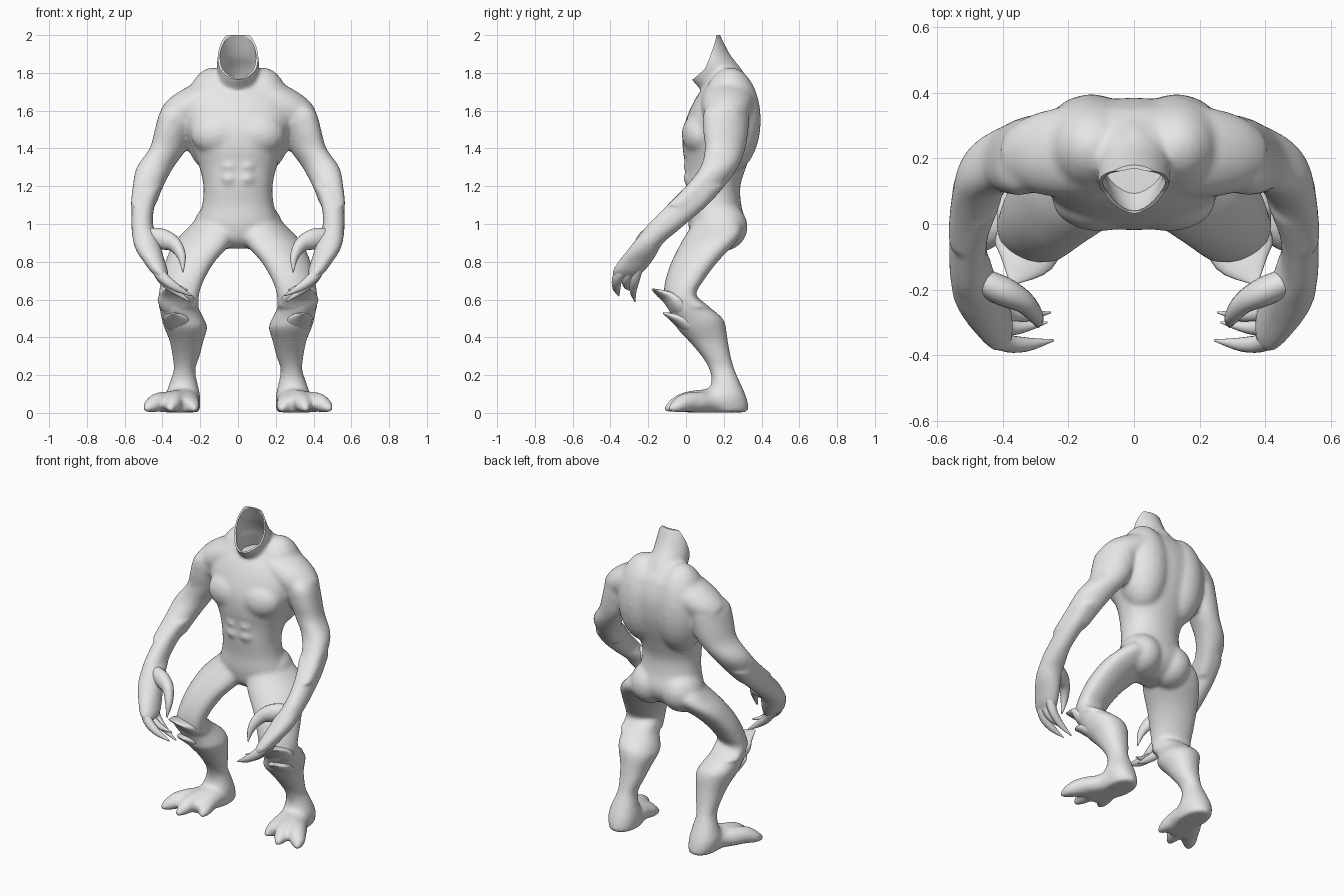
import bpy
import bmesh
from math import cos, sin, pi, radians
from mathutils import Vector

default_cube = bpy.data.objects.get("Cube")
if default_cube:
    bpy.data.objects.remove(default_cube, do_unlink=True)

skin = bpy.data.materials.new("plain grey skin")
skin.use_nodes = True
GREY = (0.8, 0.8, 0.8, 1)
skin.diffuse_color = GREY
skin.node_tree.nodes["Principled BSDF"].inputs["Base Color"].default_value = GREY


def interpolate(keys, steps=4):
    """Smooth curve through a list of equal-length tuples."""
    result = []
    last = len(keys) - 1
    for i in range(last):
        before, start, end, after = (
            keys[max(i - 1, 0)], keys[i], keys[i + 1], keys[min(i + 2, last)])
        for step in range(steps):
            t = step / steps
            result.append([
                b + (c - a) * t / 2 + (a - 2.5 * b + 2 * c - d / 2) * t * t
                + (1.5 * (b - c) + (d - a) / 2) * t ** 3
                for a, b, c, d in zip(before, start, end, after)])
    result.append(list(keys[last]))
    return result


def skin_rings(bm, rings):
    """Join rings of points into a closed skin."""
    loops = [[bm.verts.new(p) for p in ring] for ring in rings]
    for low, high in zip(loops, loops[1:]):
        count = len(low)
        for i in range(count):
            j = (i + 1) % count
            bm.faces.new((low[i], low[j], high[j], high[i]))
    bm.faces.new(loops[0][::-1])
    bm.faces.new(loops[-1])


def rounded(value, power):
    return abs(value) ** power * (1 if value > 0 else -1)


def stack(bm, keys, side=1, power=0.92, lean=0, sides=32):
    """Slices: height, inner x, outer x, front y, back y; lean moves the back outward."""
    rings = []
    for z, x0, x1, y0, y1 in interpolate(keys):
        ring = []
        for i in range(sides):
            a = 2 * pi * i / sides
            x = (x0 + x1) / 2 + (x1 - x0) / 2 * rounded(cos(a), power)
            y = (y0 + y1) / 2 + (y1 - y0) / 2 * rounded(sin(a), power)
            ring.append((side * (x + lean * sin(a)), y, z))
        rings.append(ring)
    skin_rings(bm, rings)


def tube(bm, keys, side=1, sides=16):
    """Bent tube: x, y, z, half width, half thickness."""
    path = interpolate(keys)
    points = [Vector(k[:3]) for k in path]
    rings = []
    for i, (point, key) in enumerate(zip(points, path)):
        along = points[min(i + 1, len(points) - 1)] - points[max(i - 1, 0)]
        along.normalize()
        across = along.cross(Vector((0, 0, 1))).normalized()
        upward = across.cross(along)
        ring = []
        for j in range(sides):
            a = 2 * pi * j / sides
            p = point + across * cos(a) * key[3] + upward * sin(a) * key[4]
            ring.append((side * p.x, p.y, max(p.z, 0.002)))
        rings.append(ring)
    skin_rings(bm, rings)


def muscle(bm, centre, radii, side):
    made = bmesh.ops.create_uvsphere(bm, u_segments=24, v_segments=14, radius=1)
    for v in made["verts"]:
        v.co = Vector([c + r * p for c, r, p in zip(centre, radii, v.co)])
        v.co.x *= side


def make_object(name, bm):
    bmesh.ops.recalc_face_normals(bm, faces=bm.faces)
    mesh = bpy.data.meshes.new(name)
    bm.to_mesh(mesh)
    bm.free()
    mesh.materials.append(skin)
    obj = bpy.data.objects.new(name, mesh)
    bpy.context.collection.objects.link(obj)
    return obj


def smooth(obj, angle):
    bpy.ops.object.select_all(action="DESELECT")
    obj.select_set(True)
    bpy.context.view_layer.objects.active = obj
    bpy.ops.object.shade_smooth_by_angle(angle=radians(angle))


# Torso and neck slices: height, half width, front y, back y
torso = [(.87, .05, .08, .2), (.92, .14, .03, .28), (1, .21, .012, .315),
         (1.1, .19, .012, .293), (1.2, .183, 0, .288), (1.3, .205, -.003, .318),
         (1.4, .243, -.018, .355), (1.5, .283, -.015, .38), (1.6, .3, .018, .385),
         (1.68, .27, .06, .37), (1.74, .21, .11, .345),
         (1.79, .13, .14, .31), (1.84, .08, .16, .27)]
neck = [(1.6, .14, .1, .35), (1.7, .118, .08, .345), (1.77, .105, .026, .325),
        (1.83, .112, .02, .288), (1.9, .108, .035, .233), (2.06, .085, .08, .152)]

# Limb slices: height, inner x, outer x, front y, back y
arm = [(1.66, .25, .33, .16, .29), (1.6, .22, .405, .095, .33),
       (1.5, .24, .436, .09, .33), (1.4, .275, .464, .1, .315),
       (1.3, .345, .533, .075, .275), (1.2, .4, .553, 0, .205),
       (1.1, .44, .563, -.1, .115), (1, .45, .565, -.2, 0),
       (.95, .43, .562, -.24, -.06), (.9, .415, .555, -.28, -.12),
       (.85, .4, .535, -.32, -.15), (.8, .385, .5, -.36, -.18),
       (.75, .37, .465, -.39, -.22), (.71, .37, .42, -.39, -.26)]
leg = [(1.04, .05, .2, .06, .26), (.97, .02, .27, .015, .3),
       (.9, .04, .335, -.027, .262), (.8, .128, .38, -.077, .168),
       (.7, .187, .404, -.11, .093), (.62, .213, .414, -.118, .053),
       (.56, .21, .415, -.1, .125), (.5, .18, .405, -.07, .195),
       (.45, .163, .39, -.05, .212), (.38, .183, .362, .015, .222),
       (.3, .203, .347, .083, .237), (.23, .226, .34, .123, .257),
       (.16, .215, .362, .135, .287), (.09, .2, .382, .1, .317),
       (.03, .2, .372, .08, .332), (.003, .205, .362, .09, .325)]

# Foot and three splayed toes
foot = [(.285, .26, .05, .08, .06), (.3, .13, .06, .1, .07),
        (.33, .03, .045, .125, .055), (.34, -.01, .035, .11, .04)]
toes = [
    [(.37, .08, .06, .06, .055), (.425, 0, .055, .055, .052),
     (.465, -.05, .035, .043, .036), (.49, -.09, .018, .014, .014)],
    [(.32, .08, .07, .06, .055), (.335, 0, .06, .05, .052),
     (.35, -.06, .04, .043, .04), (.36, -.115, .018, .014, .014)],
    [(.26, .1, .06, .05, .05), (.248, .03, .045, .047, .045),
     (.238, -.01, .03, .037, .032), (.23, -.05, .018, .014, .014)]]

# Slope from neck to shoulder
trapezius = [(0, .23, 1.7, .13, .1), (.17, .222, 1.66, .14, .1),
             (.29, .212, 1.6, .125, .097), (.36, .2, 1.55, .09, .08)]

bm = bmesh.new()
stack(bm, [(z, -w, w, f, b) for z, w, f, b in torso])
stack(bm, [(z, -w, w, f, b) for z, w, f, b in neck], power=1.15)
for side in (1, -1):
    # Upper and lower halves overlap at elbow and knee
    stack(bm, arm[:7], side, lean=-0.028)
    stack(bm, arm[5:], side)
    stack(bm, leg[:7], side, lean=0.035)
    stack(bm, leg[5:], side)
    tube(bm, foot, side)
    for toe in toes:
        tube(bm, toe, side)
    tube(bm, trapezius, side, sides=24)
    # Chest, shoulder, back and buttock muscles
    muscle(bm, (.105, .075, 1.475), (.145, .098, .115), side)
    muscle(bm, (.315, .208, 1.56), (.095, .115, .11), side)
    muscle(bm, (.13, .235, 1.55), (.16, .162, .28), side)
    muscle(bm, (.11, .19, .985), (.125, .137, .13), side)
    # Stomach muscles in three rows
    for row in range(3):
        muscle(bm, (.045, .022, 1.24 + .065 * row), (.046, .036, .038), side)
body = make_object("body", bm)

# Neck opening: a curved slice across the front, then a thin-walled hollow
slice_line = [(.3, 2), (.162, 2), (.153, 1.96), (.125, 1.88), (.1, 1.82),
              (.04, 1.768), (-.1, 1.73), (-.1, 2.1), (.3, 2.1)]
bm = bmesh.new()
skin_rings(bm, [[(x, y, z) for y, z in slice_line] for x in (-.2, .2)])
neck_slice = make_object("neck_slice", bm)
bm = bmesh.new()
WALL = 0.013
stack(bm, [(z, WALL - w, w - WALL, f + WALL, b - WALL)
           for z, w, f, b in neck[1:]], power=1.15)
neck_hollow = make_object("neck_hollow", bm)

# Fuse the body, soften it and cut the neck
fuse = body.modifiers.new("fuse", "REMESH")
fuse.mode = "VOXEL"
fuse.voxel_size = 0.011
soften = body.modifiers.new("soften", "SMOOTH")
soften.factor = 0.5
soften.iterations = 14
for cutter in (neck_slice, neck_hollow):
    cut = body.modifiers.new("cut", "BOOLEAN")
    cut.operation = "DIFFERENCE"
    cut.solver = "EXACT"
    cut.object = cutter
    cutter.hide_render = True
bpy.context.view_layer.update()
graph = bpy.context.evaluated_depsgraph_get()
finished = bpy.data.meshes.new_from_object(body.evaluated_get(graph))
body.modifiers.clear()
body.data = finished
for cutter in (neck_slice, neck_hollow):
    bpy.data.objects.remove(cutter, do_unlink=True)
smooth(body, 50)

# Clawed fingers, thumbs and knee spikes
details = {
    "thumb": [(.48, -.17, .93, .04, .05), (.4, -.205, .92, .045, .055),
              (.335, -.24, .89, .034, .04), (.298, -.285, .825, .022, .025),
              (.292, -.315, .745, .003, .003)],
    "front_finger": [(.44, -.32, .79, .03, .035), (.4, -.36, .72, .028, .03),
                     (.33, -.368, .665, .022, .022), (.245, -.355, .62, .003, .003)],
    "middle_finger": [(.44, -.29, .79, .03, .03), (.4, -.315, .715, .026, .026),
                      (.34, -.315, .675, .018, .018), (.265, -.3, .65, .003, .003)],
    "rear_finger": [(.44, -.25, .8, .03, .035), (.4, -.27, .71, .026, .028),
                    (.33, -.28, .645, .018, .02), (.255, -.27, .59, .003, .003)],
    "upper_knee_spike": [(.31, .03, .52, .07, .06), (.32, -.04, .575, .1, .06),
                         (.335, -.105, .62, .09, .028), (.37, -.175, .655, .016, .004)],
    "lower_knee_spike": [(.3, .08, .43, .06, .05), (.315, 0, .475, .075, .045),
                         (.335, -.07, .508, .06, .022), (.345, -.12, .528, .01, .004)]}
for name, keys in details.items():
    for label, side in (("left", 1), ("right", -1)):
        bm = bmesh.new()
        tube(bm, keys, side)
        smooth(make_object(label + "_" + name, bm), 60)
